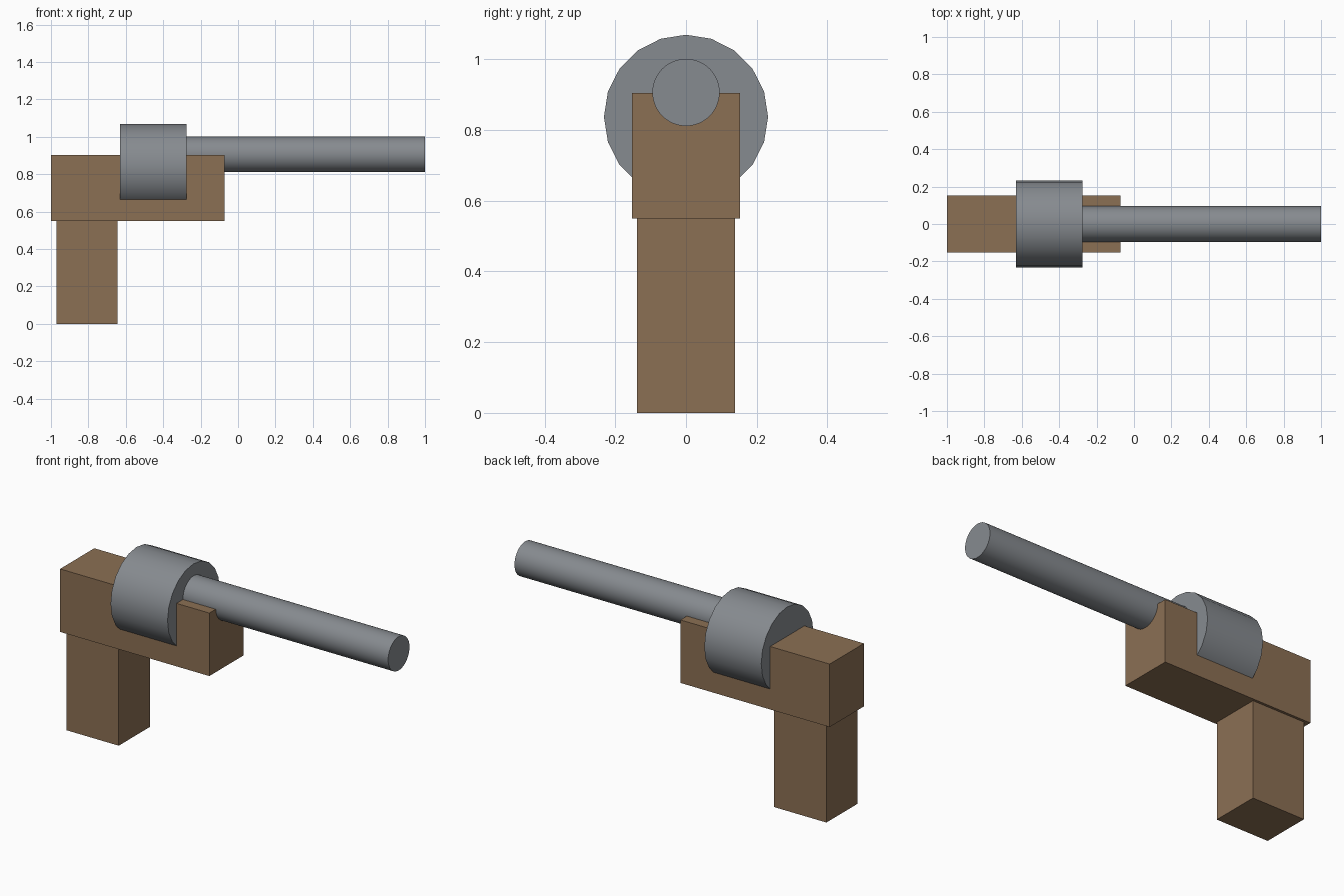
import bpy
import math

cube = bpy.data.objects.get("Cube")
if cube:
    bpy.data.objects.remove(cube, do_unlink=True)


def material(name, color):
    m = bpy.data.materials.new(name)
    m.use_nodes = True
    m.diffuse_color = color
    m.node_tree.nodes["Principled BSDF"].inputs["Base Color"].default_value = color
    return m


wood = material("brown wood", (0.26, 0.16, 0.088, 1))
steel = material("grey steel", (0.24, 0.257, 0.277, 1))


def block(name, x0, x1, half_width, z0, z1):
    bpy.ops.mesh.primitive_cube_add(size=1, location=((x0 + x1) / 2, 0, (z0 + z1) / 2))
    ob = bpy.context.object
    ob.name = name
    ob.scale = (x1 - x0, 2 * half_width, z1 - z0)
    bpy.ops.object.transform_apply(location=False, rotation=False, scale=True)
    ob.data.materials.append(wood)


def rod(name, x0, x1, radius, z, sides):
    bpy.ops.mesh.primitive_cylinder_add(
        vertices=sides, radius=radius, depth=x1 - x0,
        location=((x0 + x1) / 2, 0, z), rotation=(0, math.pi / 2, 0))
    ob = bpy.context.object
    ob.name = name
    ob.data.materials.append(steel)
    bpy.ops.object.shade_smooth_by_angle(angle=math.radians(30))


# Wooden grip and body
block("grip", -0.97, -0.645, 0.138, 0, 0.55)
block("body", -1, -0.072, 0.152, 0.55, 0.904)

# Steel drum and barrel
rod("drum", -0.63, -0.276, 0.232, 0.837, 20)
rod("barrel", -0.32, 1, 0.095, 0.906, 48)
